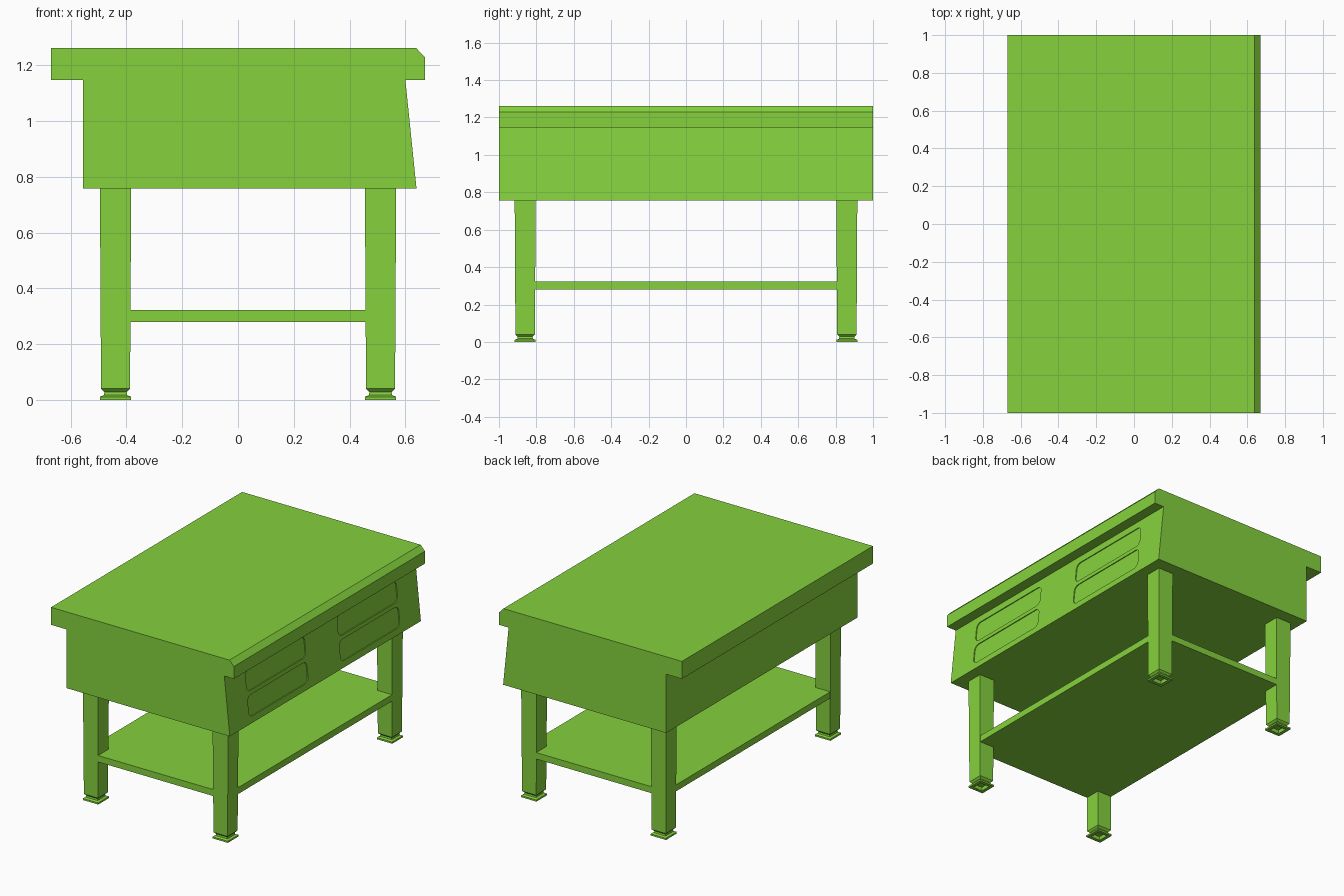
import bpy
import bmesh
import math

if "Cube" in bpy.data.objects:
    bpy.data.objects.remove(bpy.data.objects["Cube"], do_unlink=True)

# Single green paint
GREEN = (0.233, 0.64, 0.047, 1)
paint = bpy.data.materials.new("leaf green paint")
paint.use_nodes = True
paint.diffuse_color = GREEN
paint.node_tree.nodes["Principled BSDF"].inputs["Base Color"].default_value = GREEN


def finish(name, bm):
    bmesh.ops.recalc_face_normals(bm, faces=bm.faces)
    mesh = bpy.data.meshes.new(name)
    bm.to_mesh(mesh)
    bm.free()
    mesh.materials.append(paint)
    obj = bpy.data.objects.new(name, mesh)
    bpy.context.collection.objects.link(obj)
    return obj


def loft(bm, loops):
    """Closed skin through matching loops of points, capped at both ends."""
    rings = [[bm.verts.new(p) for p in loop] for loop in loops]
    n = len(rings[0])
    for a, b in zip(rings, rings[1:]):
        for i in range(n):
            j = (i + 1) % n
            bm.faces.new((a[i], a[j], b[j], b[i]))
    bm.faces.new(rings[0])
    bm.faces.new(rings[-1])


def square(cx, cy, half, z):
    return [(cx + sx * half, cy + sy * half, z)
            for sx, sy in ((-1, -1), (1, -1), (1, 1), (-1, 1))]


# Cabinet: one side profile, with overhanging top and sloping drawer side
BASE, UNDER, TOP = 0.757, 1.146, 1.262
profile = [(-0.555, BASE), (0.64, BASE), (0.6, UNDER), (0.67, UNDER),
           (0.67, 1.228), (0.638, TOP), (-0.67, TOP), (-0.67, UNDER),
           (-0.555, UNDER)]
bm = bmesh.new()
loft(bm, [[(x, y, z) for x, z in profile] for y in (-1, 1)])
cabinet = finish("cabinet_with_top", bm)


# Rounded shallow drawer recesses following the sloping side
def slope_x(z):
    return 0.64 - 0.04 * (z - BASE) / (UNDER - BASE)


def rounded_rect(cy, cz, half_w, half_h, radius, steps=5):
    points = []
    for q, (sy, sz) in enumerate(((1, 1), (-1, 1), (-1, -1), (1, -1))):
        for k in range(steps + 1):
            a = math.pi / 2 * (q + k / steps)
            points.append((cy + sy * (half_w - radius) + radius * math.cos(a),
                           cz + sz * (half_h - radius) + radius * math.sin(a)))
    return points


bm = bmesh.new()
for cy in (-0.48, 0.48):
    for cz in (0.867, 1.03):
        outline = rounded_rect(cy, cz, 0.31, 0.068, 0.035)
        loft(bm, [[(slope_x(z) + d, y, z) for y, z in outline]
                  for d in (-0.006, 0.02)])
cutter = finish("drawer_cutter", bm)
cutter.hide_render = True

cut = cabinet.modifiers.new("drawer_recesses", 'BOOLEAN')
cut.operation = 'DIFFERENCE'
cut.solver = 'EXACT'
cut.object = cutter
bpy.context.view_layer.update()
graph = bpy.context.evaluated_depsgraph_get()
cabinet_mesh = bpy.data.meshes.new_from_object(cabinet.evaluated_get(graph))
cabinet.modifiers.clear()
cabinet.data = cabinet_mesh
bpy.data.objects.remove(cutter, do_unlink=True)

# Legs, each with a necked foot that is hollow underneath
LEFT_X, RIGHT_X, LEG_Y = 0.511, -0.439, 0.86
for side, cx in (("left", LEFT_X), ("right", RIGHT_X)):
    for end, cy in (("front", -LEG_Y), ("back", LEG_Y)):
        bm = bmesh.new()
        loft(bm, [square(cx, cy, 0.052, 0.04), square(cx, cy, 0.056, BASE + 0.002)])
        finish(f"{end}_{side}_leg", bm)

        bm = bmesh.new()
        steps = [(0.034, 0.025), (0.034, 0), (0.056, 0), (0.056, 0.011),
                 (0.042, 0.017), (0.04, 0.028), (0.052, 0.04)]
        loft(bm, [square(cx, cy, half, z) for half, z in steps])
        finish(f"{end}_{side}_foot", bm)

# Lower shelf, flush with the legs
bm = bmesh.new()
half = 0.053
x0, x1, y1 = RIGHT_X - half, LEFT_X + half, LEG_Y + half
loft(bm, [[(x0, -y1, z), (x1, -y1, z), (x1, y1, z), (x0, y1, z)]
          for z in (0.28, 0.323)])
finish("lower_shelf", bm)
